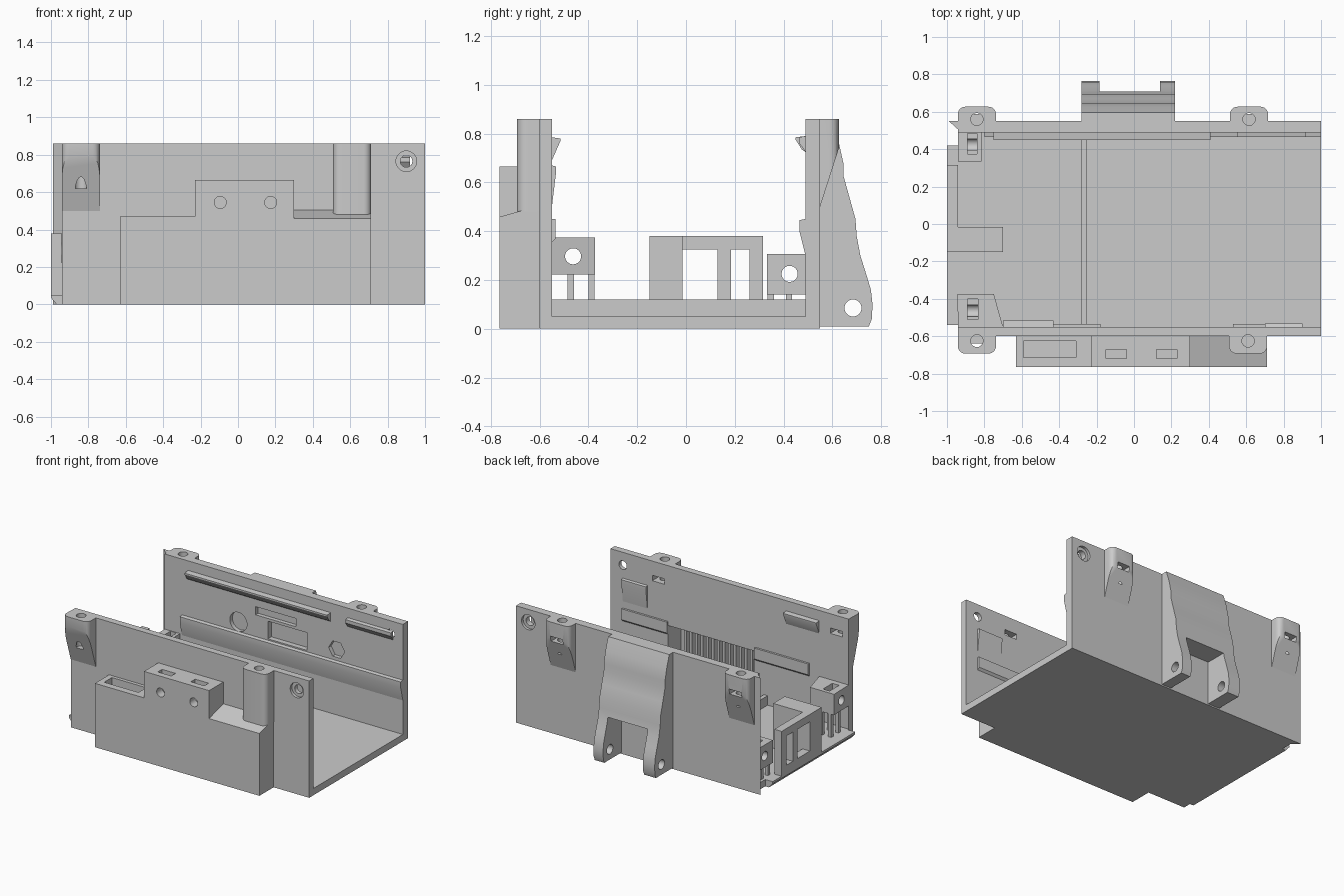
import bpy, bmesh, math
from mathutils import Vector

if "Cube" in bpy.data.objects:
    bpy.data.objects.remove(bpy.data.objects["Cube"])

grey = bpy.data.materials.new("plain_grey")
grey.use_nodes = True
grey.diffuse_color = (0.6, 0.6, 0.6, 1)
grey.node_tree.nodes["Principled BSDF"].inputs["Base Color"].default_value = (0.6, 0.6, 0.6, 1)
parts = []


def prism(name, axis, pts, a, b, keep=True):
    """Extrude a flat outline along an axis from a to b."""
    place = {"x": lambda p, t: (t, p[0], p[1]),
             "y": lambda p, t: (p[0], t, p[1]),
             "z": lambda p, t: (p[0], p[1], t)}[axis]
    bm = bmesh.new()
    face = bm.faces.new([bm.verts.new(place(p, a)) for p in pts])
    grown = bmesh.ops.extrude_face_region(bm, geom=[face])["geom"]
    move = Vector(place((0, 0), b - a))
    bmesh.ops.translate(bm, vec=move, verts=[v for v in grown if isinstance(v, bmesh.types.BMVert)])
    bmesh.ops.recalc_face_normals(bm, faces=bm.faces)
    mesh = bpy.data.meshes.new(name)
    bm.to_mesh(mesh)
    bm.free()
    mesh.materials.append(grey)
    ob = bpy.data.objects.new(name, mesh)
    bpy.context.collection.objects.link(ob)
    if keep:
        parts.append(ob)
    else:
        ob.hide_render = True
    return ob


def box(name, x, y, z, keep=True):
    return prism(name, "z", [(x[0], y[0]), (x[1], y[0]), (x[1], y[1]), (x[0], y[1])], z[0], z[1], keep)


def ring(c, r, n=32):
    return [(c[0] + r * math.cos(math.tau * i / n), c[1] + r * math.sin(math.tau * i / n)) for i in range(n)]


def cut(targets, cutter):
    """Subtract the cutter from each target, then discard it."""
    for ob in targets:
        mod = ob.modifiers.new("cut", "BOOLEAN")
        mod.operation, mod.solver, mod.object = "DIFFERENCE", "EXACT", cutter
        bpy.context.view_layer.update()
        new = bpy.data.meshes.new_from_object(ob.evaluated_get(bpy.context.evaluated_depsgraph_get()))
        ob.modifiers.clear()
        ob.data = new
    bpy.data.objects.remove(cutter)


def cut_box(targets, x, y, z):
    cut(targets, box("cutter", x, y, z, False))


def cut_hole(targets, axis, c, r, a, b, n=32):
    cut(targets, prism("cutter", axis, ring(c, r, n), a, b, False))


# Floor, end lip and cross rib
box("floor", (-0.94, 1), (-0.55, 0.49), (0, 0.05))
prism("floor_end_lip", "y", [(-0.94, 0), (-0.97, 0), (-1, 0.035), (-1, 0.05), (-0.94, 0.05)], -0.54, 0.42)
box("floor_rib", (-0.28, -0.25), (-0.55, 0.49), (0.05, 0.12))

# Side walls
front_wall = box("front_wall", (-0.94, 1), (-0.60, -0.55), (0, 0.86))
back_wall = prism("back_wall", "z", [(-0.99, 0.55), (1, 0.55), (1, 0.49), (-0.94, 0.49), (-0.94, 0.505)], 0, 0.86)
for wall, inner, outer, s in ((front_wall, -0.5, -0.60, -1), (back_wall, 0.45, 0.55, 1)):
    cut_hole([wall], "y", (0.9, 0.765), 0.032, inner, outer + s * 0.1)
    cut_hole([wall], "y", (0.9, 0.765), 0.055, outer - s * 0.02, outer + s * 0.1)

# Stepped housing on the front wall
housing = prism("front_housing", "y", [(-0.63, 0), (0.71, 0), (0.71, 0.51), (0.30, 0.51), (0.30, 0.665),
                (-0.23, 0.665), (-0.23, 0.47), (-0.63, 0.47)], -0.765, -0.60)
cut([housing], prism("cutter", "x", [(-0.8, 0.449), (-0.58, 0.511), (-0.58, 0.6), (-0.8, 0.6)], 0.30, 0.8, False))
cut_box([housing], (-0.59, -0.31), (-0.715, -0.625), (0.36, 0.6))
for x in (-0.095, 0.175):
    cut_box([housing], (x - 0.055, x + 0.055), (-0.72, -0.67), (0.61, 0.8))
    cut_hole([housing], "y", (x, 0.545), 0.032, -0.8, -0.70)

# Hollow with upright fins inside the housing
cut_box([front_wall, housing], (-0.17, 0.53), (-0.70, -0.5), (0.1, 0.42))
for i in range(13):
    x = -0.15 + i * 0.045
    box("housing_fin", (x, x + 0.02), (-0.70, -0.56), (0.1, 0.42))


# Screw posts along the top edges
def post(name, x, wall, yw, s, depth, taper):
    w, r = 0.102, 0.04
    y = yw + s * depth
    arc = [math.radians(90 * i / 6) for i in range(7)]
    right = [(x + w - r + r * math.cos(t), y - s * r + s * r * math.sin(t)) for t in arc]
    left = [(2 * x - p[0], p[1]) for p in reversed(right)]
    ob = prism(name, "z", [(x + w, yw)] + right + left + [(x - w, yw)], 0.48, 0.86)
    if taper:
        cut([ob], prism("cutter", "x", [(yw - s * 0.05, 0.3), (yw - s * 0.05, 0.344), (yw + s * 0.096, 0.8),
                        (yw + s * 0.2, 0.8), (yw + s * 0.2, 0.3)], x - 0.2, x + 0.2, False))
    hole_y = -0.625 if s < 0 else 0.56
    cut_hole([ob, wall], "z", (x, hole_y), 0.033, 0.62, 0.9)
    slot = (-0.66, -0.53) if s < 0 else (0.53, 0.67)
    cut_box([ob, wall], (x - 0.05, x + 0.05), slot, (0.715, 0.755))


post("front_right_post", -0.84, front_wall, -0.60, -1, 0.093, True)
post("front_left_post", 0.61, front_wall, -0.60, -1, 0.093, False)
post("back_right_post", -0.84, back_wall, 0.55, 1, 0.077, True)
post("back_left_post", 0.615, back_wall, 0.55, 1, 0.077, True)

# Curved hinge bracket with two lugs on the back
bracket = prism("hinge_bracket", "x", [(0.55, 0.86), (0.595, 0.86), (0.625, 0.77), (0.645, 0.68), (0.645, 0.63),
                (0.67, 0.54), (0.695, 0.45), (0.70, 0.38), (0.715, 0.30), (0.74, 0.22), (0.758, 0.16),
                (0.765, 0.10), (0.762, 0.04), (0.75, 0.01), (0.55, 0.01)], -0.28, 0.218)
cut_box([bracket], (-0.185, 0.14), (0.5, 0.9), (-0.1, 0.33))
cut_hole([bracket], "x", (0.685, 0.085), 0.035, -0.4, 0.4)

# Recesses on the inside of the back wall
cut_hole([back_wall], "y", (-0.34, 0.52), 0.07, 0.45, 0.52)
cut_box([back_wall], (-0.2, 0.13), (0.45, 0.52), (0.61, 0.67))
cut_box([back_wall], (-0.1, 0.22), (0.45, 0.53), (0.46, 0.59))
cut_hole([back_wall], "y", (0.46, 0.53), 0.065, 0.45, 0.52, 6)

# Snap ridges and ledges inside the walls
back_snap = [(0.49, 0.79), (0.45, 0.785), (0.45, 0.775), (0.475, 0.735), (0.49, 0.725)]
prism("back_snap_long", "x", back_snap, -0.75, 0.41)
prism("back_snap_short", "x", [(0.49, 0.79), (0.465, 0.785), (0.465, 0.76), (0.49, 0.725)], 0.55, 0.92)
prism("back_ledge", "x", [(0.49, 0.45), (0.465, 0.445), (0.465, 0.40), (0.49, 0.30)], -0.80, 1)
prism("front_snap", "x", [(-0.55, 0.785), (-0.515, 0.78), (-0.515, 0.77), (-0.55, 0.69)], -0.70, -0.43)
prism("front_pad", "x", [(-0.55, 0.67), (-0.533, 0.665), (-0.533, 0.64), (-0.55, 0.50)], 0.70, 0.90)
for x0, x1 in ((0.53, 0.90), (-0.62, -0.18)):
    prism("front_ledge", "x", [(-0.55, 0.45), (-0.535, 0.45), (-0.535, 0.37), (-0.55, 0.355)], x0, x1)

# Windowed end frame with its inward arm
frame = box("end_frame", (-1, -0.94), (-0.015, 0.315), (0.05, 0.38))
for y in ((-0.014, 0.13), (0.185, 0.26)):
    cut_box([frame], (-1.1, -0.9), y, (0.11, 0.325))
box("end_frame_arm", (-1, -0.70), (-0.15, -0.015), (0.05, 0.38))

# Raised end blocks on pegs
front_block = prism("front_end_block", "z", [(-0.94, -0.55), (-0.70, -0.55), (-0.75, -0.373), (-0.945, -0.373)],
                    0.222, 0.375)
back_block = box("back_end_block", (-0.94, -0.815), (0.333, 0.49), (0.14, 0.307))
cut_hole([front_block], "x", (-0.463, 0.297), 0.033, -1.1, -0.6)
cut_hole([back_block], "x", (0.425, 0.225), 0.033, -1.1, -0.6)
cut_box([front_block], (-0.89, -0.835), (-0.51, -0.40), (0.31, 0.5))
cut_box([back_block], (-0.89, -0.84), (0.375, 0.485), (0.24, 0.5))
for x in (-0.92, -0.85, -0.79):
    for y in (-0.485, -0.40):
        box("front_block_peg", (x, x + 0.025), (y, y + 0.025), (0.05, 0.222))
for x in (-0.92, -0.85):
    for y in (0.335, 0.41):
        box("back_block_peg", (x, x + 0.025), (y, y + 0.025), (0.05, 0.14))

# Smooth the curved faces, keep edges crisp
bpy.ops.object.select_all(action="DESELECT")
for ob in parts:
    ob.select_set(True)
bpy.context.view_layer.objects.active = parts[0]
bpy.ops.object.shade_smooth_by_angle(angle=math.radians(30))
